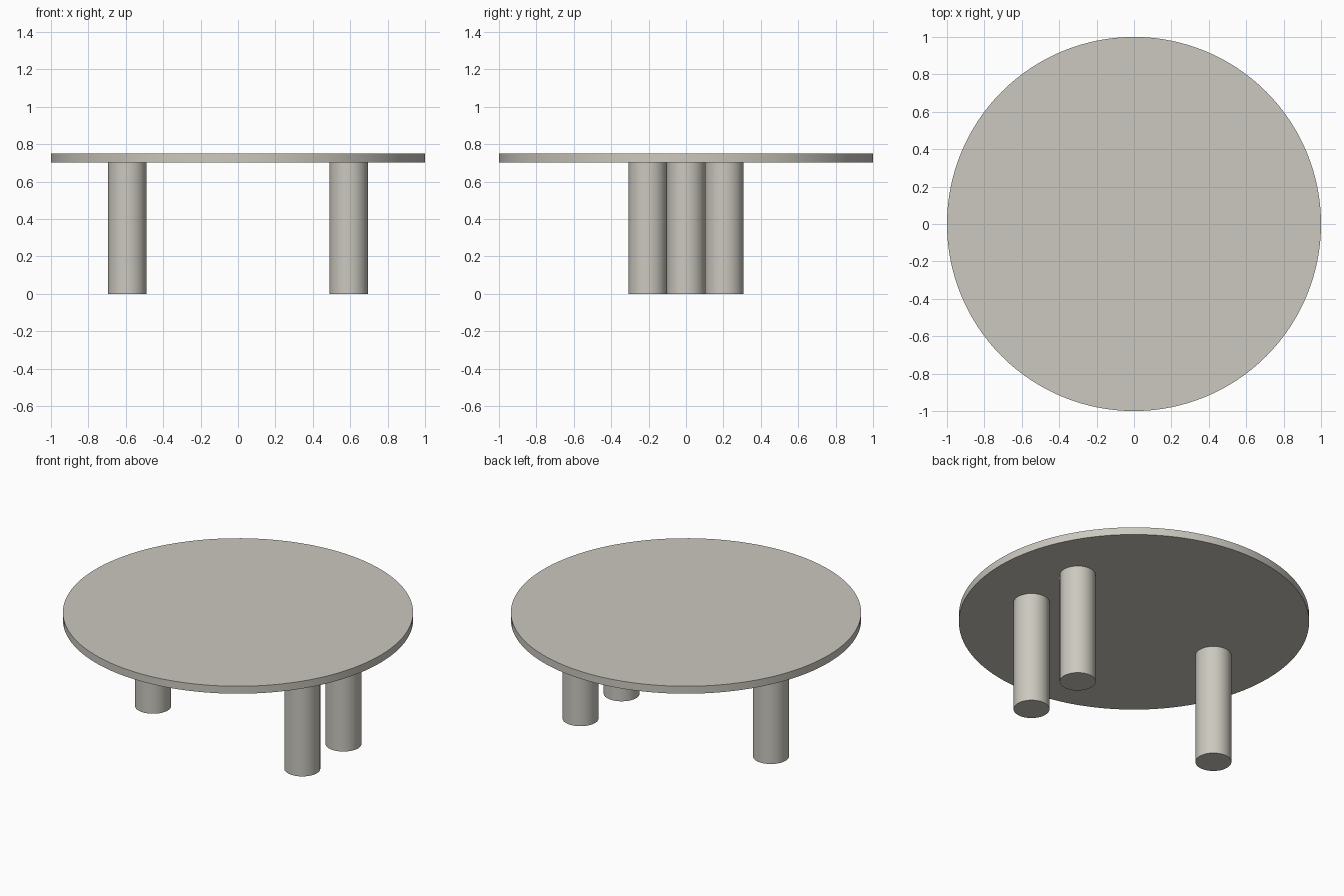
import bpy, math

if "Cube" in bpy.data.objects:
    bpy.data.objects.remove(bpy.data.objects["Cube"])

# One warm grey for the whole table
mat = bpy.data.materials.new("warm grey")
mat.diffuse_color = (0.60, 0.58, 0.52, 1)
mat.use_nodes = True
mat.node_tree.nodes["Principled BSDF"].inputs["Base Color"].default_value = mat.diffuse_color


def cylinder(name, radius, z0, z1, x=0, y=0, sides=64):
    bpy.ops.mesh.primitive_cylinder_add(vertices=sides, radius=radius, depth=z1 - z0,
                                        location=(x, y, (z0 + z1) / 2))
    ob = bpy.context.object
    ob.name = name
    ob.data.materials.append(mat)
    bpy.ops.object.shade_smooth_by_angle(angle=math.radians(30))
    return ob


TOP, UNDER, LEG_R = 0.75, 0.703, 0.1025

# Round table top
cylinder("table_top", 1.0, UNDER, TOP, sides=128)

# Three legs: one on the left, a pair on the right
for name, x, y in (("left_leg", -0.592, 0),
                   ("right_front_leg", 0.592, -0.205),
                   ("right_back_leg", 0.592, 0.205)):
    cylinder(name, LEG_R, 0, UNDER, x, y)
